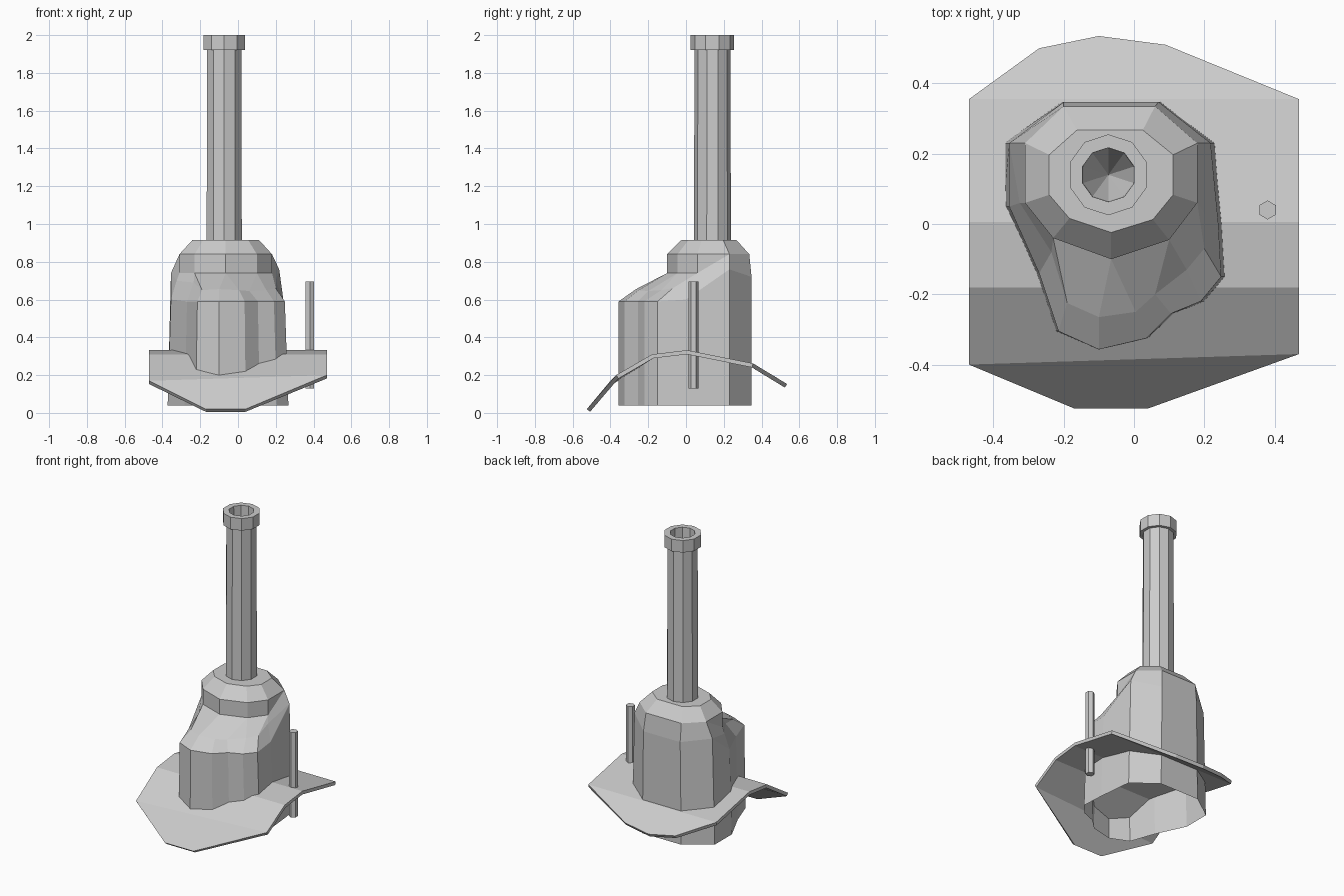
import bpy, bmesh, math

if "Cube" in bpy.data.objects:
    bpy.data.objects.remove(bpy.data.objects["Cube"])


def finish(name, verts, faces):
    """Make a flat-shaded object, welding repeated points into triangles."""
    me = bpy.data.meshes.new(name)
    ob = bpy.data.objects.new(name, me)
    bpy.context.collection.objects.link(ob)
    bm = bmesh.new()
    vs = [bm.verts.new(v) for v in verts]
    for f in faces:
        bm.faces.new([vs[i] for i in f])
    bmesh.ops.remove_doubles(bm, verts=bm.verts[:], dist=0.0005)
    bmesh.ops.recalc_face_normals(bm, faces=bm.faces[:])
    bm.to_mesh(me)
    bm.free()
    return ob


def skin(rings, closed_top=False):
    """Bridge equal-length rings of points with quads."""
    n = len(rings[0])
    verts = [p for r in rings for p in r]
    faces = [(k * n + i, k * n + (i + 1) % n, (k + 1) * n + (i + 1) % n, (k + 1) * n + i)
             for k in range(len(rings) - 1) for i in range(n)]
    return verts, faces


def lathe(name, profile, sides, cx, cy):
    """Spin a radius/height profile; the zero-radius ends close up."""
    rings = [[(cx + r * math.sin(2 * math.pi * i / sides),
               cy + r * math.cos(2 * math.pi * i / sides), z) for i in range(sides)]
             for r, z in profile]
    return finish(name, *skin(rings))


# Furnace body: neck outline, then wall top / shoulder points / neck index
neck = [(-.20, .335), (.06, .335), (.18, .23), (.18, .06), (.10, -.045),
        (-.065, -.10), (-.23, -.04), (-.31, .06), (-.31, .23)]
wall = [
    ((-.20, .347, .72), None, 0),
    ((.07, .347, .72), None, 1),
    ((.218, .23, .76), None, 2),
    ((.24, .00, .60), (.20, .03, .70), 3),
    ((.248, -.15, .59), (.20, -.07, .66), 3),
    ((.19, -.22, .59), (.15, -.13, .65), 4),
    ((.105, -.255, .59), (.06, -.20, .645), 4),
    ((.035, -.325, .59), (.005, -.25, .65), 5),
    ((-.10, -.357, .59), (-.10, -.265, .655), 5),
    ((-.215, -.305, .59), (-.19, -.225, .65), 6),
    ((-.27, -.14, .59), (-.235, -.08, .69), 6),
    ((-.355, .05, .60), (-.325, .06, .70), 7),
    ((-.355, .23, .74), None, 8),
]
cx, cy = -.065, .13
base, rim, shoulder, neck_low, neck_top, crown = [], [], [], [], [], []
for d, m, k in wall:
    x, y = neck[k]
    base.append((cx + (d[0] - cx) * 1.06, d[1], .04))
    rim.append(d)
    shoulder.append(m or d)
    neck_low.append((x, y, .74 if m else .84))
    neck_top.append((x, y, .84))
    crown.append((cx + (x - cx) * .72, cy + (y - cy) * .67, .915))
centre = [(cx, cy, .915)] * len(wall)
finish("furnace_body", *skin([base, rim, shoulder, neck_low, neck_top, crown, centre]))

# Chimney pipe with collar and tapered flue
lathe("chimney", [(0, .90), (.098, .90), (.095, 1.92), (.115, 1.92), (.115, 2.0),
                  (.077, 2.0), (.075, 1.92), (0, 1.72)], 10, -.073, .14)

# Bent ground sheet: strips running from front to back
rows = [
    [(-.17, -.525, .02), (.04, -.525, .02)],
    [(-.47, -.40, .17), (.47, -.37, .20)],
    [(-.47, -.18, .31), (.47, -.18, .31)],
    [(-.47, .005, .332), (.47, .005, .332)],
    [(-.47, .355, .262), (.47, .355, .262)],
]
verts = [p for r in rows for p in r]
faces = [(2 * i, 2 * i + 1, 2 * i + 3, 2 * i + 2) for i in range(4)]
verts += [(.09, .51, .168), (-.10, .535, .153), (-.27, .50, .174)]
faces.append((8, 9, 10, 11, 12))
sheet = finish("ground_sheet", verts, faces)
up = sum(p.normal.z for p in sheet.data.polygons) > 0
mod = sheet.modifiers.new("thickness", 'SOLIDIFY')
mod.thickness = .022
mod.offset = -1 if up else 1

# Upright rod
lathe("rod", [(0, .13), (.027, .13), (.027, .695), (0, .695)], 6, .38, .04)
